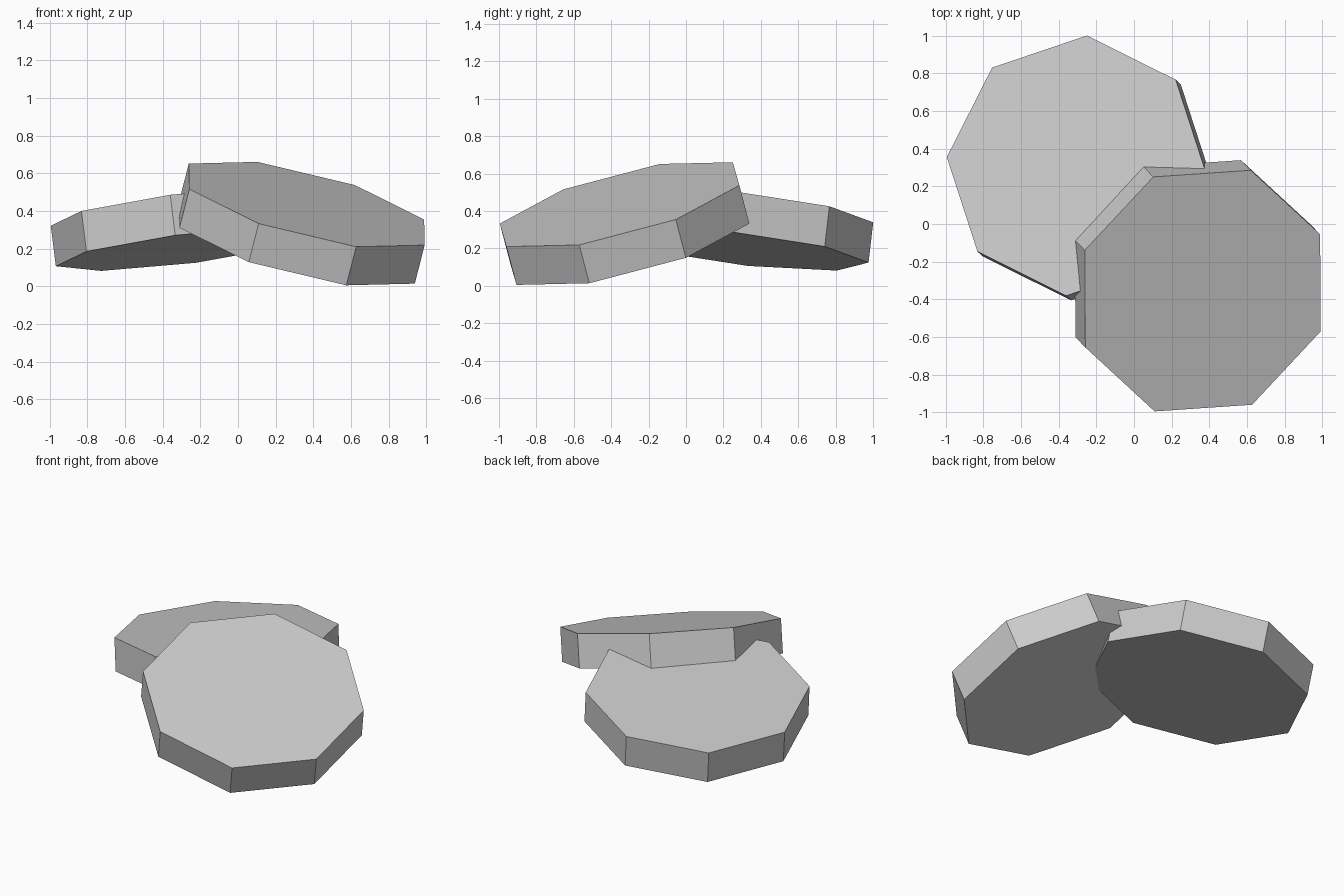
import bpy
import bmesh
from mathutils import Matrix, Vector

cube = bpy.data.objects.get("Cube")
if cube:
    bpy.data.objects.remove(cube, do_unlink=True)

RADIUS = 0.697
THICKNESS = 0.218

# One plain grey for both slabs
grey = bpy.data.materials.new("light_grey")
grey.use_nodes = True
colour = (0.6, 0.6, 0.6, 1)
grey.diffuse_color = colour
grey.node_tree.nodes["Principled BSDF"].inputs["Base Color"].default_value = colour


def octagon_slab(name, top_centre, corner, up):
    """Eight-sided flat slab; corner points to one corner, up is its axis."""
    axis_z = Vector(up).normalized()
    axis_y = axis_z.cross(Vector(corner)).normalized()
    axis_x = axis_y.cross(axis_z)
    frame = Matrix((axis_x, axis_y, axis_z)).transposed().to_4x4()
    frame.translation = Vector(top_centre) - axis_z * THICKNESS / 2

    bm = bmesh.new()
    bmesh.ops.create_cone(bm, cap_ends=True, segments=8, radius1=RADIUS,
                          radius2=RADIUS, depth=THICKNESS)
    mesh = bpy.data.meshes.new(name)
    bm.to_mesh(mesh)
    bm.free()
    mesh.materials.append(grey)
    slab = bpy.data.objects.new(name, mesh)
    slab.matrix_world = frame
    bpy.context.collection.objects.link(slab)
    return slab


# Steeper slab at the front left, leaning on the other one
octagon_slab("front_slab", (0.365, -0.355, 0.435),
             (0.625, -0.215, -0.215), (0.082, -0.084, 0.321))

# Flatter slab at the back right
octagon_slab("back_slab", (-0.305, 0.31, 0.4125),
             (0.055, 0.69, -0.0725), (-0.042, 0.039, 0.337))
